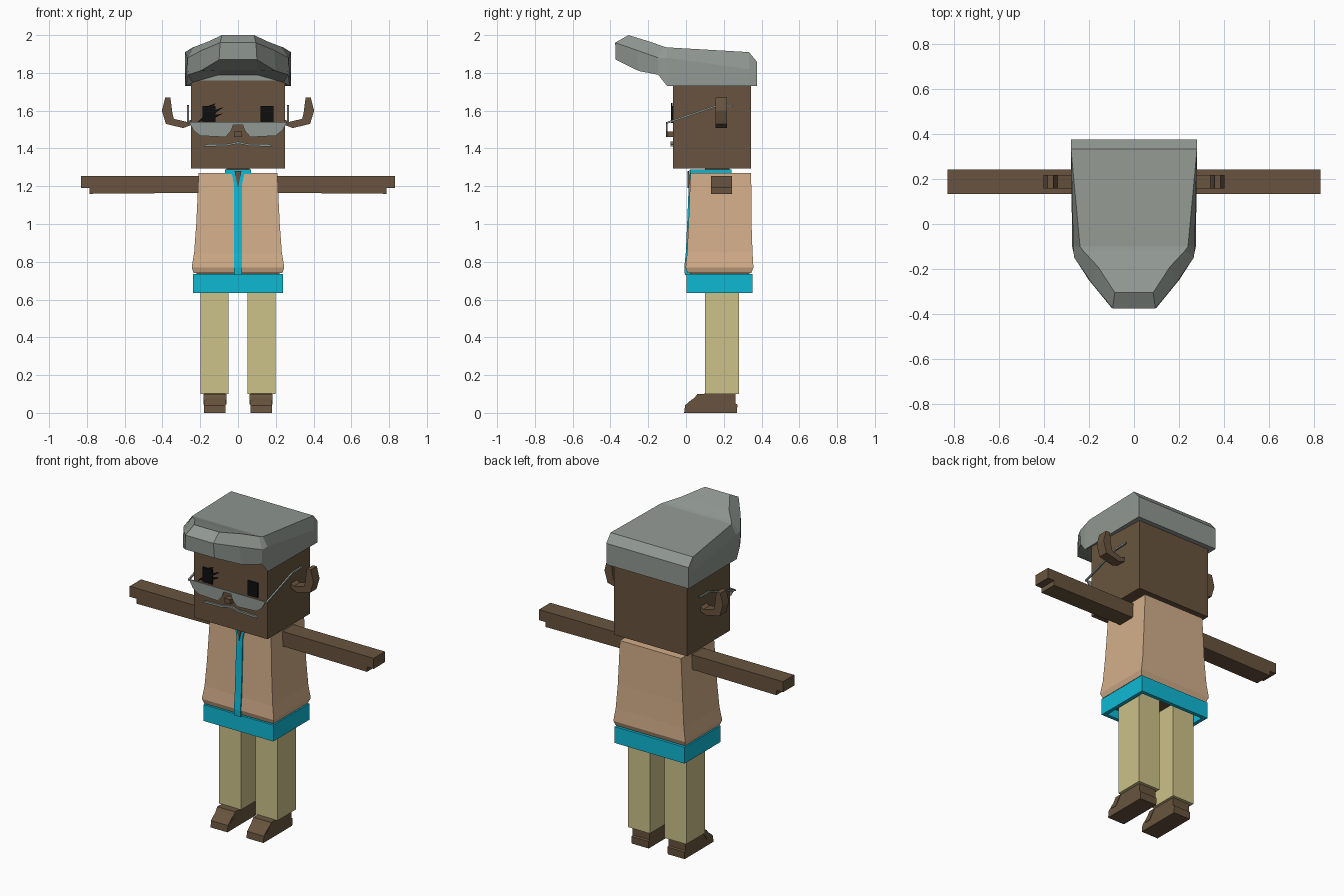
import bpy, bmesh
from mathutils import Vector

cube = bpy.data.objects.get("Cube")
if cube:
    bpy.data.objects.remove(cube, do_unlink=True)


def material(name, srgb):
    lin = [((c / 255 + 0.055) / 1.055) ** 2.4 if c > 10 else c / 255 / 12.92 for c in srgb]
    m = bpy.data.materials.new(name)
    m.use_nodes = True
    m.diffuse_color = (*lin, 1)
    m.node_tree.nodes["Principled BSDF"].inputs["Base Color"].default_value = (*lin, 1)
    return m


skin = material("brown skin", (104, 84, 62))
grey = material("grey hair", (145, 152, 146))
tan = material("tan vest", (211, 174, 138))
cyan = material("cyan shirt", (15, 185, 212))
khaki = material("khaki trousers", (205, 194, 137))
black = material("black eyes", (14, 14, 14))


def make(name, bm, mat):
    bmesh.ops.recalc_face_normals(bm, faces=bm.faces)
    me = bpy.data.meshes.new(name)
    bm.to_mesh(me)
    bm.free()
    me.materials.append(mat)
    ob = bpy.data.objects.new(name, me)
    bpy.context.collection.objects.link(ob)
    return ob


def loft(name, rings, mat, caps=True):
    """Skin a row of closed rings that have equal point counts."""
    bm = bmesh.new()
    rows = [[bm.verts.new(p) for p in r] for r in rings]
    n = len(rows[0])
    for a, b in zip(rows, rows[1:]):
        for i in range(n):
            j = (i + 1) % n
            bm.faces.new((a[i], a[j], b[j], b[i]))
    if caps:
        bm.faces.new(rows[0])
        bm.faces.new(rows[-1])
    return make(name, bm, mat)


def box(name, x, y, z, mat):
    ring = lambda h: [(x[0], y[0], h), (x[1], y[0], h), (x[1], y[1], h), (x[0], y[1], h)]
    return loft(name, [ring(z[0]), ring(z[1])], mat)


def tower(name, levels, mat):
    """Stack of rectangles: height, half width, front, back."""
    return loft(name, [[(-w, f, z), (w, f, z), (w, b, z), (-w, b, z)]
                       for z, w, f, b in levels], mat)


def plate_xz(name, pts, y0, y1, mat, side=1):
    return loft(name, [[(side * x, y, z) for x, z in pts] for y in (y0, y1)], mat)


def plate_yz(name, pts, x0, x1, mat):
    return loft(name, [[(x, y, z) for y, z in pts] for x in (x0, x1)], mat)


def bar(name, pts, r, mat):
    """Thin square rod through points that run in the y-z plane."""
    return loft(name, [[(x - r, y, z - r), (x + r, y, z - r), (x + r, y, z + r), (x - r, y, z + r)]
                       for x, y, z in pts], mat)


# Head, neck and nose
box("head", (-0.25, 0.25), (-0.07, 0.345), (1.295, 1.76), skin)
box("neck", (-0.06, 0.06), (0.1, 0.23), (1.25, 1.31), skin)
box("nose", (-0.02, 0.02), (-0.105, -0.06), (1.46, 1.49), skin)

# Hair: each section is top edge, side edge, bottom edge, inner edge
sections = [
    [(.28, .375, 1.86), (.28, .375, 1.80), (.28, .375, 1.73), (.25, .375, 1.73)],
    [(.28, .333, 1.91), (.28, .333, 1.82), (.28, .333, 1.73), (.25, .333, 1.73)],
    [(.24, -.1, 1.935), (.27, -.1, 1.88), (.275, -.1, 1.73), (.25, -.07, 1.745)],
    [(.225, -.12, 1.94), (.267, -.147, 1.88), (.265, -.147, 1.79), (.24, -.07, 1.75)],
    [(.16, -.19, 1.965), (.19, -.26, 1.92), (.2, -.25, 1.81), (.1, -.07, 1.79)],
    [(.085, -.305, 2.0), (.095, -.375, 1.96), (.1, -.372, 1.87), (.1, -.25, 1.815)],
]
bm = bmesh.new()
rows = []
for s in sections:
    edge = [bm.verts.new(p) for p in s]
    mid = [bm.verts.new((0, p[1], p[2])) for p in s]
    rows.append((edge, mid))
for (ea, ma), (eb, mb) in zip(rows, rows[1:]):
    la, lb = [ma[0], *ea, ma[-1]], [mb[0], *eb, mb[-1]]
    for i in range(len(la) - 1):
        bm.faces.new((la[i], la[i + 1], lb[i + 1], lb[i]))
for edge, mid in (rows[0], rows[-1]):
    for i in range(3):
        bm.faces.new((mid[i], edge[i], edge[i + 1], mid[i + 1]))
loose = [v for v in bm.verts if not v.link_faces]
bmesh.ops.delete(bm, geom=loose, context='VERTS')
half = bm.verts[:] + bm.edges[:] + bm.faces[:]
bmesh.ops.mirror(bm, geom=half, axis='X', merge_dist=0.0005)
make("hair", bm, grey)

# Vest, shirt front, collar and shirt hem
tower("vest", [(.74, .235, .008, .345), (.77, .245, -.002, .357), (.85, .232, .006, .352),
               (1.0, .221, .013, .347), (1.27, .208, .024, .345)], tan)
tower("shirt_front", [(.73, .022, -.006, .05), (.77, .022, -.009, .05), (.85, .022, -.001, .05),
                      (1.0, .022, .006, .05), (1.2, .02, .014, .05), (1.255, .03, .017, .05),
                      (1.285, .045, .018, .05)], cyan)
plate_xz("open_neckline", [(0, 1.19), (.018, 1.28), (-.018, 1.28)], .009, .016, skin)
box("collar", (-.07, .07), (.02, .24), (1.265, 1.288), cyan)


def rect(w, f, b, z):
    return [(-w, f, z), (w, f, z), (w, b, z), (-w, b, z)]


loft("shirt_hem", [rect(.215, .025, .33, .735), rect(.215, .025, .33, .635),
                   rect(.238, .003, .353, .635), rect(.238, .003, .353, .735),
                   rect(.215, .025, .33, .735)], cyan, caps=False)
box("hips", (-.22, .22), (.02, .335), (.69, .745), skin)

# Face details on a flat front
lens = [(.02, 1.54), (.26, 1.54), (.235, 1.495), (.2, 1.467), (.065, 1.46), (.035, 1.495)]
whisker = [(0, 1.437), (.05, 1.425), (.17, 1.422), (.185, 1.41), (.06, 1.413), (.03, 1.42), (0, 1.425)]
ear = [(.245, 1.555), (.27, 1.54), (.34, 1.557), (.347, 1.585), (.358, 1.67),
       (.385, 1.67), (.403, 1.6), (.382, 1.53), (.29, 1.508), (.245, 1.525)]
arm = [(.17, 1.255), (.83, 1.255), (.83, 1.19), (.785, 1.19), (.785, 1.16), (.17, 1.165)]
shoe = [(-.01, 0), (.27, 0), (.272, .045), (.262, .05), (.262, .105), (.115, .105),
        (.065, .095), (.02, .062), (-.005, .04)]

# Paired parts
for tag, s in (("left", 1), ("right", -1)):
    plate_xz(tag + "_eye", [(.12, 1.535), (.187, 1.535), (.187, 1.625), (.12, 1.625)],
             -.079, -.069, black, s)
    plate_xz(tag + "_lens", lens, -.105, -.097, grey, s)
    plate_xz(tag + "_moustache", whisker, -.081, -.069, grey, s)
    bar(tag + "_glasses_arm", [(s * .264, -.103, 1.535), (s * .264, .15, 1.622),
                               (s * .264, .245, 1.625)], .005, grey)
    plate_xz(tag + "_ear", ear, .157, .217, skin, s)
    plate_xz(tag + "_arm", arm, .133, .243, skin, s)
    inner, outer = sorted((s * .05, s * .198))
    box(tag + "_leg", (inner, outer), (.1, .28), (.1, .72), khaki)
    plate_yz(tag + "_shoe", shoe, s * .065, s * .18, skin)
    # strap across the shoe
    plate_yz(tag + "_shoe_strap", [(.02, .045), (.06, .045), (.1, .1), (.06, .1)],
             s * .062, s * .183, skin)
box("glasses_bridge", (-.03, .03), (-.104, -.097), (1.525, 1.54), grey)

# Lashes around the right eye
for i, (x, z, dx, dz) in enumerate([(-.15, 1.58, .075, .04), (-.15, 1.56, .07, .025),
                                    (-.17, 1.565, -.05, -.03), (-.165, 1.61, .05, .03)]):
    d = Vector((dx, dz))
    n = Vector((-dz, dx)).normalized() * .012
    c = Vector((x, z))
    plate_xz("right_lash_%d" % (i + 1), [c + n, c + d, c - n], -.08, -.071, black)
